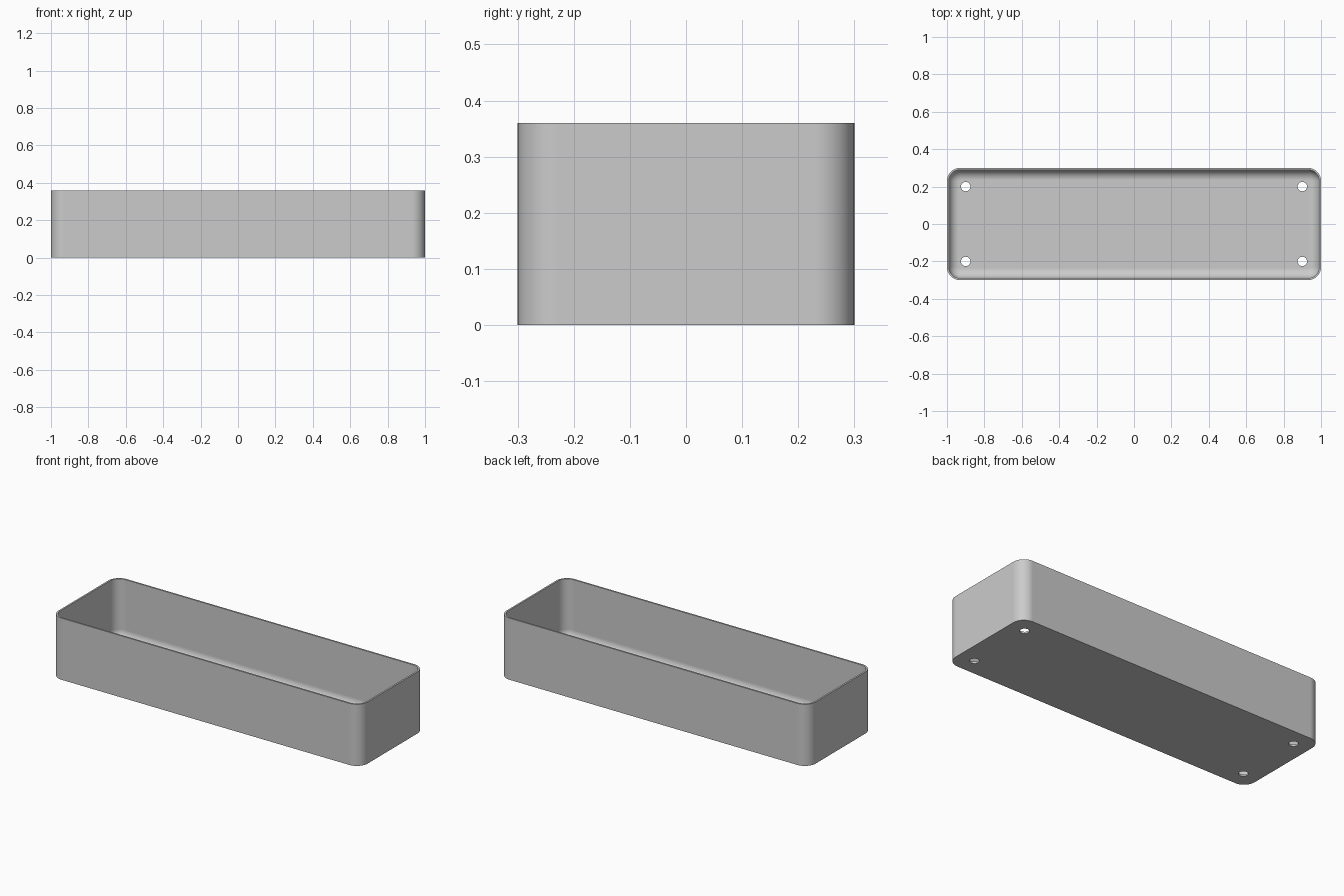
import bpy, bmesh
from math import sin, cos, pi

if "Cube" in bpy.data.objects:
    bpy.data.objects.remove(bpy.data.objects["Cube"])

HALF_X, HALF_Y, HEIGHT = 1.0, 0.3, 0.36
CORNER, WALL, FLOOR, FILLET = 0.07, 0.01, 0.01, 0.055
STEPS = 12

grey = bpy.data.materials.new("light grey")
grey.use_nodes = True
colour = (0.6, 0.6, 0.6, 1)
grey.diffuse_color = colour
grey.node_tree.nodes["Principled BSDF"].inputs["Base Color"].default_value = colour


def ring(bm, inset, z):
    """Rounded rectangle of vertices, shrunk by inset."""
    verts = []
    r = CORNER - inset
    for quarter, (sx, sy) in enumerate([(1, 1), (-1, 1), (-1, -1), (1, -1)]):
        for i in range(STEPS + 1):
            a = (quarter + i / STEPS) * pi / 2
            verts.append(bm.verts.new((sx * (HALF_X - CORNER) + r * cos(a),
                                       sy * (HALF_Y - CORNER) + r * sin(a), z)))
    return verts


# Tray shell: outer wall, rim, inner wall, then fillet down to the floor
profile = [(0, 0), (0, HEIGHT), (WALL, HEIGHT)]
for i in range(STEPS + 1):
    a = i / STEPS * pi / 2
    profile.append((WALL + FILLET * (1 - cos(a)), FLOOR + FILLET * (1 - sin(a))))

bm = bmesh.new()
rings = [ring(bm, *p) for p in profile]
for low, high in zip(rings, rings[1:]):
    for i in range(len(low)):
        j = (i + 1) % len(low)
        bm.faces.new((low[i], low[j], high[j], high[i]))
bm.faces.new(rings[0][::-1])
bm.faces.new(rings[-1])
bmesh.ops.recalc_face_normals(bm, faces=bm.faces)
mesh = bpy.data.meshes.new("tray")
bm.to_mesh(mesh)
bm.free()
mesh.materials.append(grey)
tray = bpy.data.objects.new("tray", mesh)
bpy.context.collection.objects.link(tray)

# Four drain holes through the floor
bm = bmesh.new()
for x in (-0.9, 0.9):
    for y in (-0.2, 0.2):
        made = bmesh.ops.create_cone(bm, cap_ends=True, segments=32,
                                     radius1=0.025, radius2=0.025, depth=0.1)
        bmesh.ops.translate(bm, verts=made["verts"], vec=(x, y, 0))
cut_mesh = bpy.data.meshes.new("drain_hole_cutter")
bm.to_mesh(cut_mesh)
bm.free()
cut_mesh.materials.append(grey)
cutter = bpy.data.objects.new("drain_hole_cutter", cut_mesh)
bpy.context.collection.objects.link(cutter)
cutter.hide_render = True

bpy.ops.object.select_all(action="DESELECT")
tray.select_set(True)
bpy.context.view_layer.objects.active = tray
holes = tray.modifiers.new("drain holes", "BOOLEAN")
holes.operation, holes.solver, holes.object = "DIFFERENCE", "EXACT", cutter
bpy.ops.object.modifier_apply(modifier=holes.name)
bpy.data.objects.remove(cutter)

# Smooth corners and fillet, crisp rim and base, flat floor
bpy.ops.object.shade_smooth_by_angle(angle=pi / 6)
tray.modifiers.new("flat floor shading", "WEIGHTED_NORMAL").keep_sharp = True
